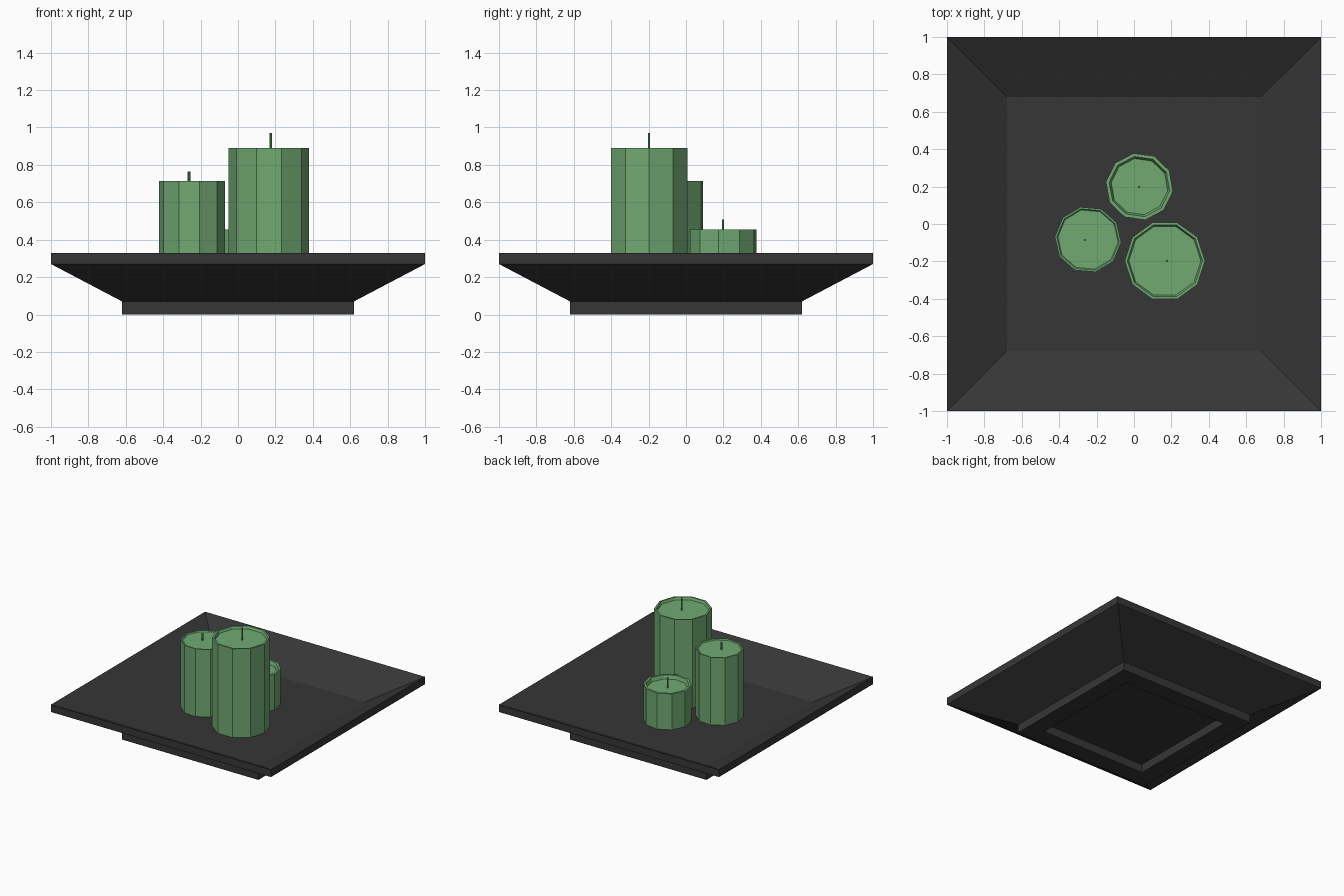
import bpy
import bmesh
import math

default = bpy.data.objects.get("Cube")
if default:
    bpy.data.objects.remove(default, do_unlink=True)


def make_material(name, rgb):
    color = (*rgb, 1.0)
    mat = bpy.data.materials.new(name)
    mat.use_nodes = True
    mat.diffuse_color = color
    bsdf = mat.node_tree.nodes["Principled BSDF"]
    bsdf.inputs["Base Color"].default_value = color
    bsdf.inputs["Roughness"].default_value = 0.8
    return mat


charcoal = make_material("charcoal", (0.037, 0.037, 0.037))
green_wax = make_material("green wax", (0.165, 0.40, 0.17))


def turned(name, profile, sides, mat, center=(0, 0), angle=0.0):
    """Sweep a (radius, height) profile around a vertical axis, capping both ends."""
    bm = bmesh.new()
    rings = []
    for radius, z in profile:
        ring = []
        for i in range(sides):
            a = math.radians(angle) + math.tau * i / sides
            ring.append(bm.verts.new((radius * math.cos(a), radius * math.sin(a), z)))
        rings.append(ring)
    for low, high in zip(rings, rings[1:]):
        for i in range(sides):
            j = (i + 1) % sides
            bm.faces.new((low[i], low[j], high[j], high[i]))
    bm.faces.new(rings[0][::-1])
    bm.faces.new(rings[-1])
    bmesh.ops.recalc_face_normals(bm, faces=bm.faces)
    mesh = bpy.data.meshes.new(name)
    bm.to_mesh(mesh)
    bm.free()
    mesh.materials.append(mat)
    obj = bpy.data.objects.new(name, mesh)
    obj.location = (*center, 0)
    bpy.context.collection.objects.link(obj)
    return obj


# Square tray: hollow foot, flared underside, thin rim, sunken floor
FLOOR = 0.16
half_widths = [(0.48, 0.07), (0.48, 0), (0.62, 0), (0.62, 0.07),
               (1, 0.27), (1, 0.33), (0.68, FLOOR)]
turned("tray", [(w * math.sqrt(2), z) for w, z in half_widths], 4, charcoal, angle=45)


def candle(name, center, radius, top, angle, lip, depth, wick_at, wick_top):
    # Ten-sided body with a dished top
    dish = top - depth
    body = [(radius, FLOOR), (radius, top), (radius - lip, top),
            (radius - lip * 1.6, dish)]
    turned(name + "_candle", body, 10, green_wax, center, angle)
    # Thin wick rising from the dish
    turned(name + "_wick", [(0.007, dish), (0.007, wick_top)], 6, green_wax, wick_at)


candle("tall", (0.165, -0.197), 0.215, 0.89, 0, 0.014, 0.02, (0.176, -0.198), 0.97)
candle("medium", (-0.246, -0.083), 0.178, 0.715, -5, 0.01, 0.008, (-0.262, -0.086), 0.765)
candle("short", (0.029, 0.2), 0.181, 0.455, 28, 0.018, 0.03, (0.027, 0.198), 0.508)
